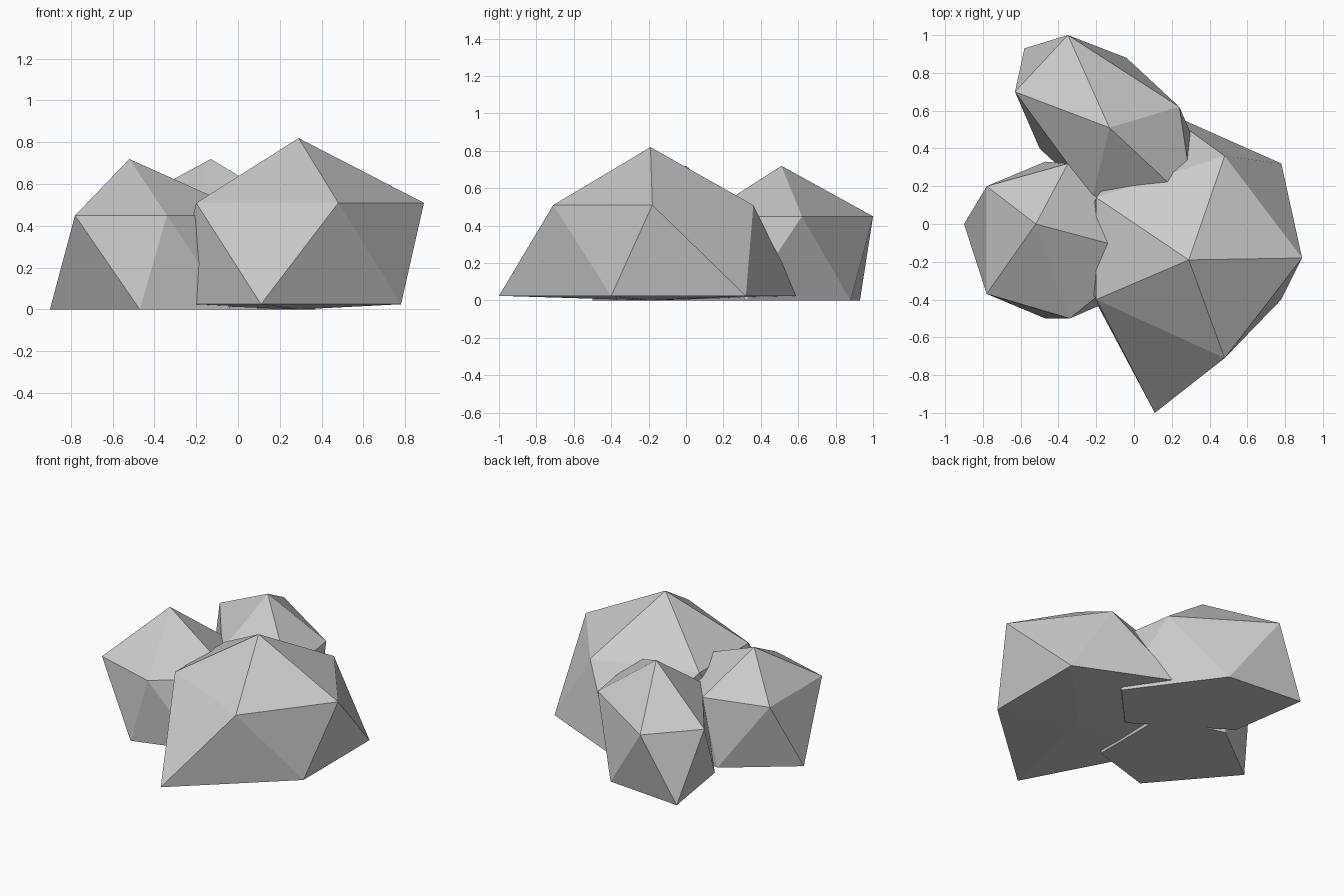
import bpy, bmesh

if "Cube" in bpy.data.objects:
    bpy.data.objects.remove(bpy.data.objects["Cube"])


def rock(name, apex, upper, upper_z, lower, lower_z, base=None):
    """Faceted boulder: apex, upper five-sided ring, lower five-sided ring, optional base point."""
    points = [apex]
    points += [(x, y, upper_z) for x, y in upper]
    points += [(x, y, lower_z) for x, y in lower]
    if base:
        points.append(base)
    bm = bmesh.new()
    for p in points:
        bm.verts.new(p)
    hull = bmesh.ops.convex_hull(bm, input=bm.verts)
    loose = [v for v in bm.verts if not v.link_faces]
    bmesh.ops.delete(bm, geom=loose, context='VERTS')
    bmesh.ops.recalc_face_normals(bm, faces=bm.faces)
    mesh = bpy.data.meshes.new(name)
    bm.to_mesh(mesh)
    bm.free()
    obj = bpy.data.objects.new(name, mesh)
    bpy.context.collection.objects.link(obj)
    return obj


# Large boulder at the front right, resting on a shallow point
rock("large_rock", (0.29, -0.19, 0.82),
     [(0.48, -0.71), (0.89, -0.18), (0.48, 0.36), (-0.2, 0.14), (-0.2, -0.4)], 0.51,
     [(0.78, -0.4), (0.78, 0.32), (0.15, 0.6), (-0.32, -0.19), (0.11, -1.0)], 0.025,
     (0.29, -0.19, 0.0))

# Left boulder with a flat base
rock("left_rock", (-0.52, 0.0, 0.72),
     [(-0.34, -0.5), (0.08, -0.16), (-0.35, 0.32), (-0.78, 0.2), (-0.78, -0.37)], 0.45,
     [(-0.04, -0.37), (-0.04, 0.21), (-0.47, 0.33), (-0.9, 0.0), (-0.47, -0.5)], 0.0)

# Back boulder: the lower ring is the upper ring turned half way round
cx, cy = -0.13, 0.51
ring = [(-0.35, 1.0), (-0.63, 0.7), (-0.22, 0.14), (0.32, 0.09), (0.24, 0.62)]
rock("back_rock", (cx, cy, 0.72), ring, 0.45,
     [(2 * cx - x, 2 * cy - y) for x, y in ring], 0.0)
